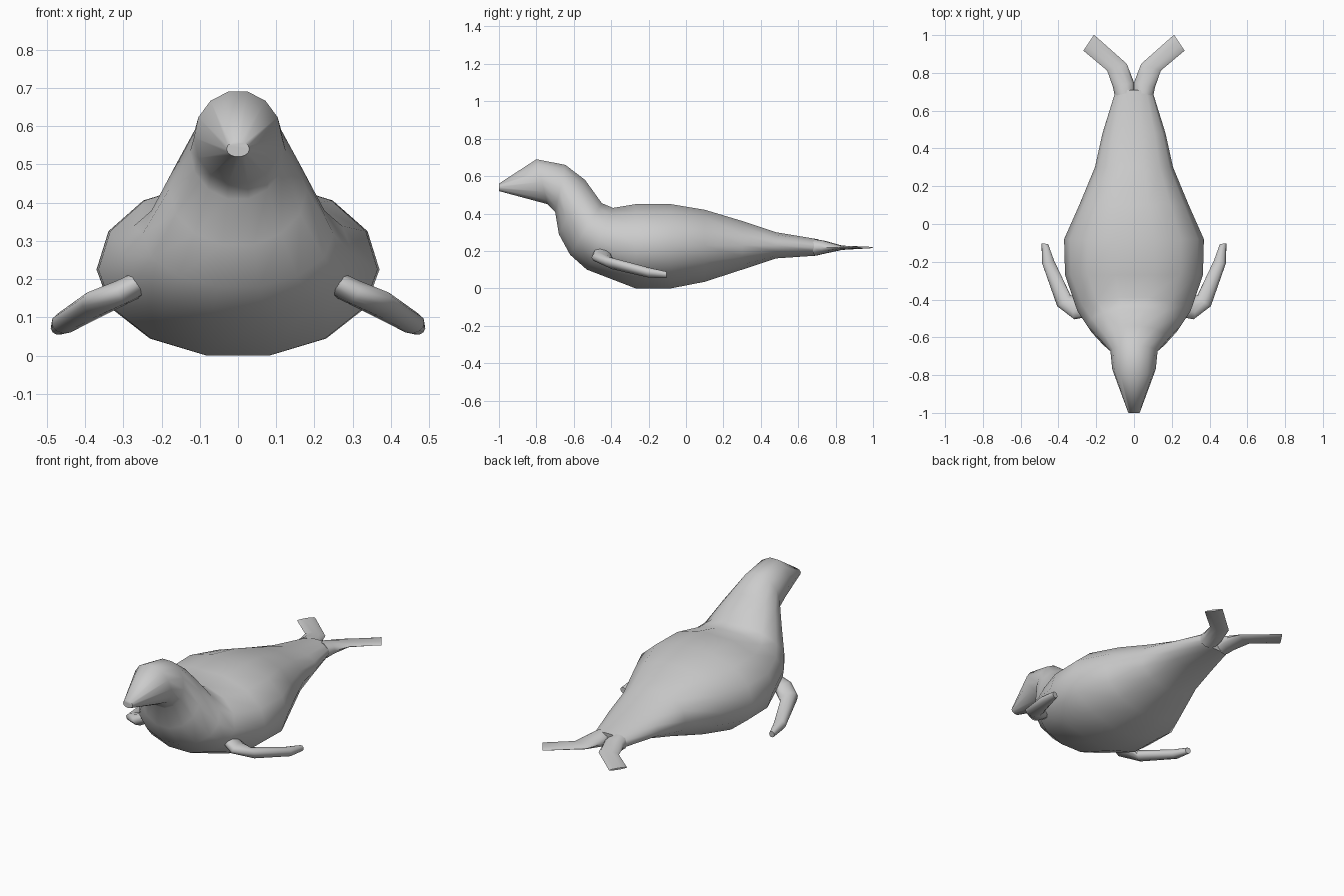
import bpy, bmesh, math
from mathutils import Vector

cube = bpy.data.objects.get("Cube")
if cube:
    bpy.data.objects.remove(cube, do_unlink=True)

grey = bpy.data.materials.new("seal_grey")
grey.use_nodes = True
grey.diffuse_color = (0.6, 0.6, 0.6, 1)
grey.node_tree.nodes["Principled BSDF"].inputs["Base Color"].default_value = (0.6, 0.6, 0.6, 1)


def ring(centre, across, up, sides, fullness=1.0):
    """Closed oval section; fullness below 1 widens the upper half."""
    points = []
    for i in range(sides):
        t = 2 * math.pi * (i + 0.5) / sides
        s, c = math.sin(t), math.cos(t)
        if c > 0.01:
            s = math.copysign(abs(s) ** fullness, s)
        points.append(Vector(centre) + Vector(across) * s + Vector(up) * c)
    return points


def loft(name, rings):
    """Skin a row of equal sections and cap both ends."""
    bm = bmesh.new()
    rows = [[bm.verts.new(p) for p in r] for r in rings]
    n = len(rows[0])
    for a, b in zip(rows, rows[1:]):
        for i in range(n):
            j = (i + 1) % n
            bm.faces.new((a[i], a[j], b[j], b[i]))
    bm.faces.new(rows[0])
    bm.faces.new(rows[-1])
    bmesh.ops.recalc_face_normals(bm, faces=bm.faces)
    mesh = bpy.data.meshes.new(name)
    bm.to_mesh(mesh)
    bm.free()
    mesh.materials.append(grey)
    obj = bpy.data.objects.new(name, mesh)
    bpy.context.collection.objects.link(obj)
    bpy.ops.object.select_all(action='DESELECT')
    obj.select_set(True)
    bpy.context.view_layer.objects.active = obj
    bpy.ops.object.shade_smooth_by_angle(angle=math.radians(60))
    return obj


# Body from nose to tail: back y, back z, belly y, belly z, half width, fullness
sections = [
    (-1.0, 0.56, -1.0, 0.52, 0.03, 1),
    (-0.80, 0.69, -0.74, 0.45, 0.115, 1),
    (-0.645, 0.66, -0.70, 0.41, 0.125, 1),
    (-0.54, 0.58, -0.68, 0.29, 0.18, 1),
    (-0.45, 0.455, -0.62, 0.18, 0.25, 0.95),
    (-0.39, 0.43, -0.53, 0.10, 0.30, 0.9),
    (-0.27, 0.45, -0.27, 0.0, 0.365, 0.85),
    (-0.08, 0.45, -0.08, 0.0, 0.37, 0.85),
    (0.10, 0.42, 0.10, 0.035, 0.29, 0.85),
    (0.30, 0.36, 0.30, 0.10, 0.207, 0.9),
    (0.48, 0.30, 0.48, 0.16, 0.167, 0.9),
    (0.71, 0.262, 0.70, 0.175, 0.097, 0.9),
]
stretch = 1 / math.cos(math.pi / 14)
body = []
for ty, tz, by, bz, half, full in sections:
    top, low = Vector((0, ty, tz)), Vector((0, by, bz))
    body.append(ring((top + low) / 2, (half, 0, 0), (top - low) / 2 * stretch, 14, full))
loft("body", body)

# Limb sections for the left side: centre, across vector, thickness vector
front_flipper = [
    ((0.22, -0.43, 0.205), (0.02, -0.06, 0.0), (0.01, 0, 0.03)),
    ((0.305, -0.45, 0.165), (0.01, -0.055, 0.0), (0.015, 0, 0.03)),
    ((0.372, -0.405, 0.135), (0.035, -0.03, 0.015), (-0.01, 0, 0.03)),
    ((0.455, -0.20, 0.085), (0.03, -0.01, 0.012), (-0.012, 0, 0.025)),
    ((0.472, -0.105, 0.072), (0.016, 0.002, 0.01), (-0.008, 0, 0.015)),
]
tail_flipper = [
    ((0.05, 0.69, 0.218), (0.052, -0.012, 0), (0, 0, 0.046)),
    ((0.055, 0.735, 0.22), (0.056, -0.012, 0), (0, 0, 0.037)),
    ((0.09, 0.83, 0.217), (0.052, -0.018, 0), (0, 0, 0.012)),
    ((0.24, 0.96, 0.218), (0.028, -0.042, 0), (0, 0, 0.005)),
]
for name, limb in (("front_flipper", front_flipper), ("tail_flipper", tail_flipper)):
    for side, sign in (("left", 1), ("right", -1)):
        rings = [ring(c, a, u, 10) for c, a, u in limb]
        for r in rings:
            for p in r:
                p.x *= sign
        loft(side + "_" + name, rings)
